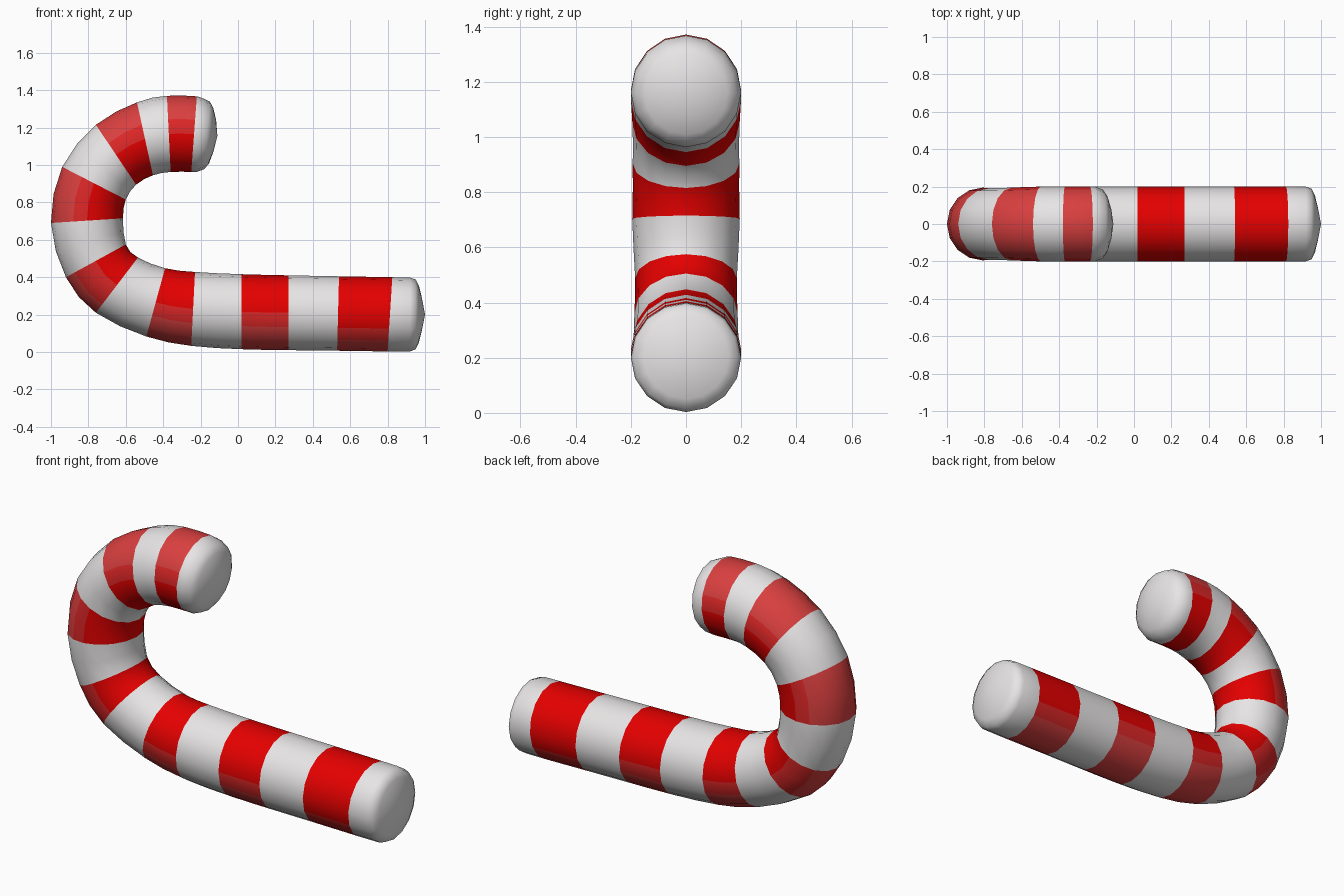
import bpy, bmesh, math
from mathutils import Vector

if "Cube" in bpy.data.objects:
    bpy.data.objects.remove(bpy.data.objects["Cube"])

SIDES = 16
R = 0.2


def material(name, rgb):
    m = bpy.data.materials.new(name)
    m.diffuse_color = (*rgb, 1.0)
    m.use_nodes = True
    m.node_tree.nodes["Principled BSDF"].inputs["Base Color"].default_value = m.diffuse_color
    return m


# Section chords at the stripe edges: outer (x, z), inner (x, z)
BODY = [
    (0.92, 0.003, 0.92, 0.398),
    (0.80, 0.003, 0.825, 0.40), (0.53, 0.007, 0.54, 0.405),    # stripe 1
    (0.27, 0.01, 0.27, 0.41), (0.02, 0.015, 0.02, 0.416),      # stripe 2
    (-0.25, 0.033, -0.23, 0.428), (-0.49, 0.083, -0.39, 0.448),  # stripe 3
    (-0.76, 0.21, -0.535, 0.505), (-0.92, 0.40, -0.60, 0.575),   # stripe 4
    (-1.0, 0.69, -0.615, 0.715), (-0.94, 0.99, -0.60, 0.815),    # stripe 5
    (-0.76, 1.215, -0.545, 0.895), (-0.54, 1.335, -0.455, 0.945),  # stripe 6
    (-0.38, 1.37, -0.36, 0.963), (-0.22, 1.367, -0.25, 0.963),  # stripe 7
    (-0.195, 1.36, -0.22, 0.963),
]
START_CAP = [(0.982, 0.11, 0.982, 0.295), (0.967, 0.05, 0.967, 0.355),
             (0.95, 0.015, 0.95, 0.388)]
END_CAP = [(-0.15, 1.338, -0.18, 0.978), (-0.132, 1.305, -0.155, 1.008),
           (-0.117, 1.24, -0.13, 1.075)]
# Per stripe: half width in degrees of the faded and the half-faded outer patch
FADED = [(45, 68), (68, 90), (68, 90), (45, 90), (68, 90), (68, 90), (68, 90)]


def catmull(p0, p1, p2, p3, t):
    return 0.5 * (2 * p1 + (p2 - p0) * t + (2 * p0 - 5 * p1 + 4 * p2 - p3) * t * t
                  + (3 * p1 - p0 - 3 * p2 + p3) * t ** 3)


# Smooth the body by adding a section halfway between each pair of edges
sections = [(c, -1) for c in START_CAP]
pts = [Vector(c) for c in BODY]
for i, p in enumerate(pts):
    stripe = (i - 1) // 2 if i % 2 == 1 and i < len(pts) - 1 else -1
    sections.append((p, stripe))
    if 0 < i < len(pts) - 2:
        mid = catmull(pts[i - 1], p, pts[i + 1], pts[i + 2], 0.5)
        sections.append((mid, stripe))
sections += [(c, -1) for c in END_CAP]

bm = bmesh.new()


def ring(chord):
    outer = Vector((chord[0], 0, chord[1]))
    inner = Vector((chord[2], 0, chord[3]))
    mid, half = (outer + inner) / 2, (outer - inner) / 2
    width = min(R, half.length * 1.01)
    return [bm.verts.new(mid + half * math.cos(a) + Vector((0, width * math.sin(a), 0)))
            for a in (2 * math.pi * k / SIDES for k in range(SIDES))]


# Skin the tube and colour the stripes
rings = [ring(c) for c, _ in sections]
for (_, stripe), a, b in zip(sections, rings, rings[1:]):
    for k in range(SIDES):
        n = (k + 1) % SIDES
        f = bm.faces.new((a[k], a[n], b[n], b[k]))
        if stripe >= 0:
            angle = (k + 0.5) * 360 / SIDES
            angle = min(angle, 360 - angle)
            faded, half_faded = FADED[stripe]
            f.material_index = 2 if angle < faded else 3 if angle < half_faded else 1

# Domed end tips
for loop, tip in ((rings[0], (1.0, 0, 0.2)), (rings[-1], (-0.11, 0, 1.155))):
    v = bm.verts.new(tip)
    for k in range(SIDES):
        bm.faces.new((loop[k], loop[(k + 1) % SIDES], v))

bmesh.ops.recalc_face_normals(bm, faces=bm.faces)
for f in bm.faces:
    f.smooth = True

mesh = bpy.data.meshes.new("striped_cane")
bm.to_mesh(mesh)
bm.free()
cane = bpy.data.objects.new("striped_cane", mesh)
bpy.context.collection.objects.link(cane)
for m in (material("white sugar", (0.83, 0.81, 0.81)),
          material("bright red", (0.78, 0.0, 0.0)),
          material("faded red", (0.70, 0.05, 0.05)),
          material("half faded red", (0.72, 0.02, 0.02))):
    mesh.materials.append(m)
